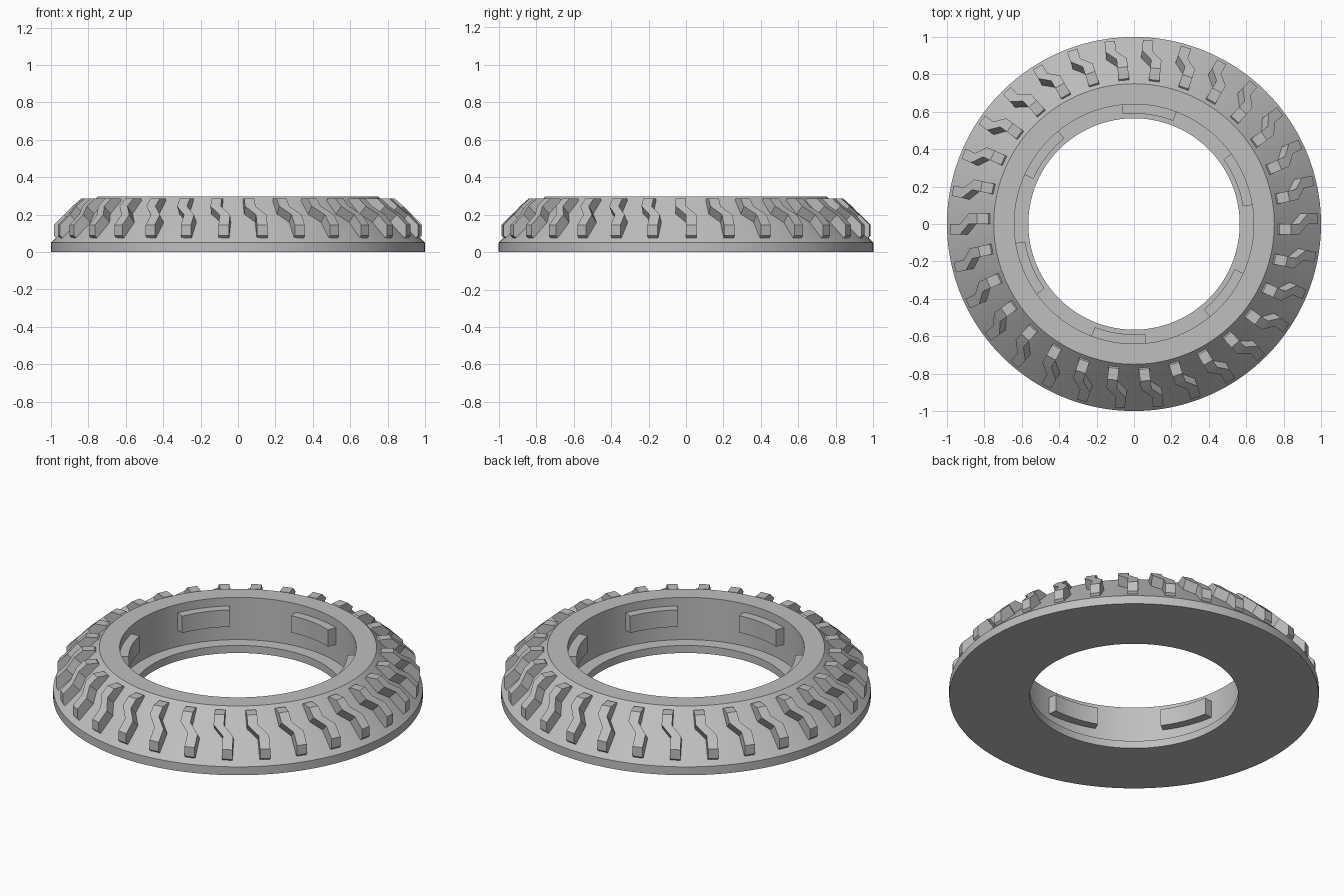
import bpy, bmesh, math
from mathutils import Matrix, Vector

cube = bpy.data.objects.get("Cube")
if cube:
    bpy.data.objects.remove(cube, do_unlink=True)

GREY = (0.52, 0.52, 0.52, 1)
grey = bpy.data.materials.new("plain_grey")
grey.use_nodes = True
grey.diffuse_color = GREY
grey.node_tree.nodes["Principled BSDF"].inputs["Base Color"].default_value = GREY


def finish(name, bm, smooth=False):
    bmesh.ops.recalc_face_normals(bm, faces=bm.faces)
    mesh = bpy.data.meshes.new(name)
    bm.to_mesh(mesh)
    bm.free()
    mesh.materials.append(grey)
    obj = bpy.data.objects.new(name, mesh)
    bpy.context.collection.objects.link(obj)
    if smooth:
        bpy.ops.object.select_all(action='DESELECT')
        obj.select_set(True)
        bpy.context.view_layer.objects.active = obj
        bpy.ops.object.shade_smooth_by_angle(angle=math.radians(25))
    return obj


def bridge(bm, loops, closed):
    """Join matching vertex loops with quads; cap the ends if open."""
    n = len(loops[0])
    pairs = list(zip(loops, loops[1:] + loops[:1])) if closed else list(zip(loops, loops[1:]))
    for a, b in pairs:
        for i in range(n):
            j = (i + 1) % n
            bm.faces.new((a[i], a[j], b[j], b[i]))
    if not closed:
        bm.faces.new(loops[0])
        bm.faces.new(loops[-1])


def sweep(bm, profile, start, end, steps):
    """Turn an (r, z) profile about z between two angles in degrees."""
    full = end - start == 360
    loops = []
    for k in range(steps if full else steps + 1):
        a = math.radians(start + (end - start) * k / steps)
        loops.append([bm.verts.new((r * math.cos(a), r * math.sin(a), z)) for r, z in profile])
    bridge(bm, loops, full)


# Ring body: flat rim, sloped flank, flat top, bore with a ledge
bm = bmesh.new()
sweep(bm, [(0.565, 0), (1, 0), (1, 0.05), (0.75, 0.297),
           (0.64, 0.297), (0.64, 0.045), (0.565, 0.045)], 0, 360, 160)
finish("ring_body", bm, smooth=True)

# Six locking tabs inside the bore
bm = bmesh.new()
for i in range(6):
    mid = 22.5 + 60 * i
    sweep(bm, [(0.59, 0.146), (0.645, 0.146), (0.645, 0.247), (0.59, 0.247)],
          mid - 13.3, mid + 13.3, 12)
finish("locking_tabs", bm, smooth=True)

# Thirty zigzag grip ribs: (outer r, outer z, base r, base z, side shift)
SHIFT, HALF, SINK = 0.027, 0.028, 0.01
stations = [(0.985, 0.088, 0.972, 0.076, SHIFT),
            (0.985, 0.145, 0.945, 0.105, SHIFT),
            (0.93, 0.2, 0.89, 0.16, SHIFT),
            (0.885, 0.245, 0.845, 0.205, -SHIFT),
            (0.84, 0.285, 0.8, 0.245, -SHIFT),
            (0.777, 0.285, 0.768, 0.276, -SHIFT)]
bm = bmesh.new()
for i in range(30):
    turn = Matrix.Rotation(math.radians(12 * i), 4, 'Z')
    loops = []
    for ro, zo, rb, zb, s in stations:
        rb, zb = rb - SINK, zb - SINK
        corners = [(ro, s - HALF, zo), (ro, s + HALF, zo), (rb, s + HALF, zb), (rb, s - HALF, zb)]
        loops.append([bm.verts.new(turn @ Vector(c)) for c in corners])
    bridge(bm, loops, False)
finish("grip_ribs", bm)
